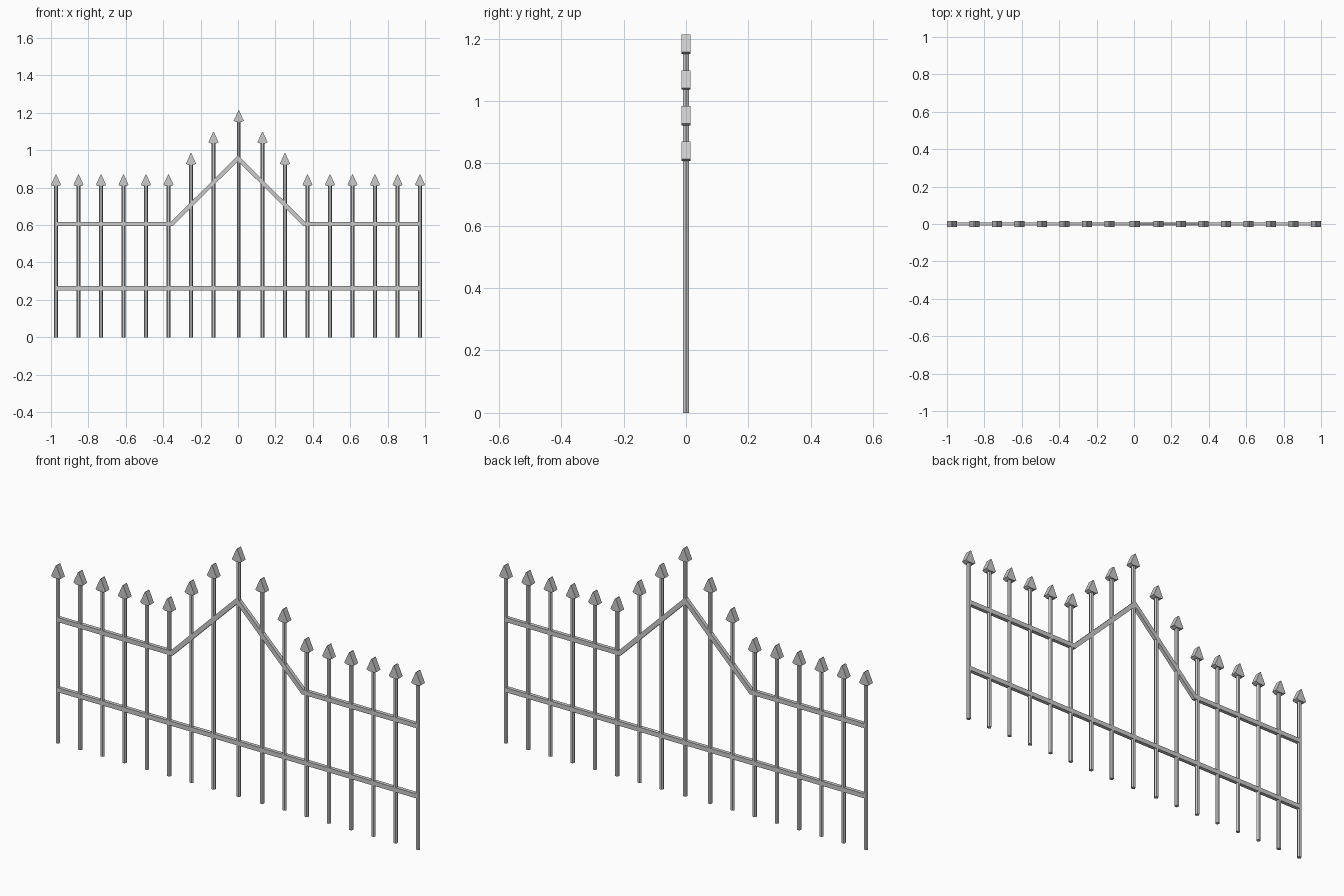
import bpy, bmesh, math
from mathutils import Vector

if "Cube" in bpy.data.objects:
    bpy.data.objects.remove(bpy.data.objects["Cube"])


def extrude_outline(name, pts, depth):
    """Prism with an x-z outline, centred on y = 0."""
    bm = bmesh.new()
    front = [bm.verts.new((x, -depth / 2, z)) for x, z in pts]
    back = [bm.verts.new((x, depth / 2, z)) for x, z in pts]
    bm.faces.new(front)
    bm.faces.new(back[::-1])
    n = len(pts)
    for i in range(n):
        j = (i + 1) % n
        bm.faces.new((front[i], back[i], back[j], front[j]))
    bmesh.ops.recalc_face_normals(bm, faces=bm.faces)
    mesh = bpy.data.meshes.new(name)
    bm.to_mesh(mesh)
    bm.free()
    obj = bpy.data.objects.new(name, mesh)
    bpy.context.collection.objects.link(obj)
    return obj


def rail(name, path, height, depth):
    """Flat bar with mitred corners following an x-z path."""
    p = [Vector(q) for q in path]
    upper, lower = [], []
    for i, q in enumerate(p):
        dirs = []
        if i > 0:
            dirs.append((q - p[i - 1]).normalized())
        if i < len(p) - 1:
            dirs.append((p[i + 1] - q).normalized())
        t = sum(dirs, Vector((0, 0))).normalized()
        n = Vector((-t.y, t.x)) * (height / 2 / t.dot(dirs[0]))
        upper.append(q + n)
        lower.append(q - n)
    return extrude_outline(name, upper + lower[::-1], depth)


def picket(x, top):
    # Six-sided upright bar
    h = top - 0.05
    bpy.ops.mesh.primitive_cylinder_add(vertices=6, radius=0.0103, depth=h,
                                        location=(x, 0, h / 2),
                                        rotation=(0, 0, math.radians(30)))
    bpy.context.object.name = "picket"
    # Arrow-shaped finial
    b = top - 0.062
    tip = extrude_outline("picket_tip", [(-0.014, 0), (0.014, 0), (0.027, 0.006),
                                         (0.002, 0.062), (-0.002, 0.062),
                                         (-0.027, 0.006)], 0.03)
    tip.location = (x, 0, b)


# Pickets: five low ones plus a stepped peak, mirrored about the middle
picket(0.004, 1.213)
for i in range(8):
    x = 0.131 + i * 0.1203
    top = (1.098, 0.984)[i] if i < 2 else 0.87
    picket(x, top)
    picket(-x, top)

# Rails
rail("lower_rail", [(-0.973, 0.262), (0.973, 0.262)], 0.022, 0.018)
rail("peaked_upper_rail", [(-0.973, 0.605), (-0.355, 0.605), (0, 0.957),
                           (0.355, 0.605), (0.973, 0.605)], 0.022, 0.018)
